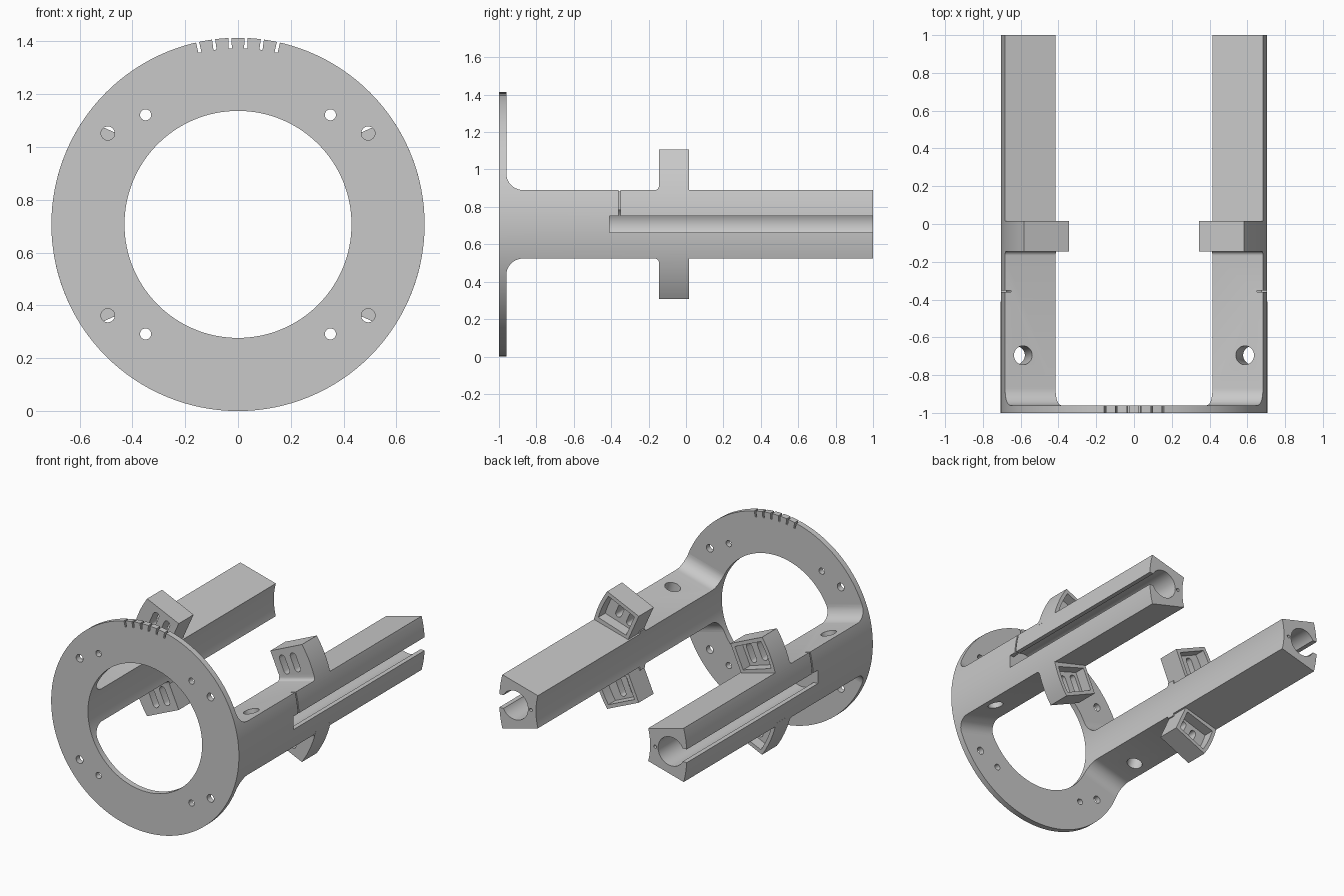
import bpy
import bmesh
from math import sin, cos, pi, radians, asin

cube = bpy.data.objects.get("Cube")
if cube:
    bpy.data.objects.remove(cube, do_unlink=True)

R_OUT, R_IN = 0.707, 0.43        # outer and bore radius
SPREAD = radians(15)             # half angle of an arm's wall sector
CENTRE = R_OUT                   # height of the main axis

grey = bpy.data.materials.new("machined_grey")
grey.use_nodes = True
colour = (0.58, 0.58, 0.58, 1)
grey.diffuse_color = colour
grey.node_tree.nodes["Principled BSDF"].inputs["Base Color"].default_value = colour


def arc(cx, cy, r, a0, a1, n):
    return [(cx + r * cos(a0 + (a1 - a0) * i / n), cy + r * sin(a0 + (a1 - a0) * i / n))
            for i in range(n + 1)]


def circle(cx, cy, r, n=24):
    return arc(cx, cy, r, 0, 2 * pi, n)[:-1]


def prism(name, outline, axis, lo, hi):
    """Extrude a 2D outline along an axis."""
    place = {"x": lambda u, v, t: (t, u, v),
             "y": lambda u, v, t: (u, t, v),
             "z": lambda u, v, t: (u, v, t)}[axis]
    bm = bmesh.new()
    ends = [[bm.verts.new(place(u, v, t)) for u, v in outline] for t in (lo, hi)]
    n = len(outline)
    bm.faces.new(ends[0])
    bm.faces.new(ends[1])
    for i in range(n):
        j = (i + 1) % n
        bm.faces.new((ends[0][i], ends[0][j], ends[1][j], ends[1][i]))
    bmesh.ops.recalc_face_normals(bm, faces=bm.faces)
    mesh = bpy.data.meshes.new(name)
    bm.to_mesh(mesh)
    bm.free()
    mesh.materials.append(grey)
    obj = bpy.data.objects.new(name, mesh)
    bpy.context.collection.objects.link(obj)
    return obj


def combine(obj, tool, operation="DIFFERENCE"):
    """Apply a boolean and discard the tool."""
    mod = obj.modifiers.new("bool", "BOOLEAN")
    mod.operation, mod.object, mod.solver = operation, tool, "EXACT"
    bpy.context.view_layer.objects.active = obj
    bpy.ops.object.modifier_apply(modifier=mod.name)
    bpy.data.objects.remove(tool, do_unlink=True)


def box(x0, x1, y0, y1, z0, z1):
    return prism("cutter", [(x0, y0), (x1, y0), (x1, y1), (x0, y1)], "z", z0, z1)


def finish(obj):
    obj.location.z = CENTRE
    bpy.ops.object.select_all(action="DESELECT")
    obj.select_set(True)
    bpy.context.view_layer.objects.active = obj
    bpy.ops.object.shade_smooth_by_angle(angle=radians(30))


# Ring plate with bore, screw holes and index notches
ring = prism("ring_plate", circle(0, 0, R_OUT, 128), "y", -1, -0.96)
combine(ring, prism("cutter", circle(0, 0, R_IN, 128), "y", -1.1, -0.9))
for sx in (1, -1):
    for sz in (1, -1):
        for x, z, r in ((0.35, 0.415, 0.021), (0.493, 0.345, 0.026)):
            combine(ring, prism("cutter", circle(sx * x, sz * z, r), "y", -1.1, -0.9))
for i in range(6):
    notch = box(-0.006, 0.006, -1.1, -0.9, 0.667, 0.75)
    notch.rotation_euler.y = radians(-12.5 + 5 * i)
    combine(ring, notch)
finish(ring)

# Arm: wall sector between two radial faces, filleted into the ring and the lugs
FIL, SMALL, LUG0, LUG1 = 0.09, 0.022, -0.145, 0.015
profile = [(-0.96, -0.6), (-0.96, FIL)]
profile += arc(-0.96 + FIL, FIL, FIL, pi, 1.5 * pi, 10)[1:]
profile += arc(LUG0 - SMALL, SMALL, SMALL, -pi / 2, 0, 5)
profile += [(LUG0 + 0.05, SMALL), (LUG0 + 0.05, 0), (1, 0), (1, -0.6)]


def radial_prism(name, outline, axis, lo, hi, sz):
    """Prism standing on the upper (sz 1) or lower (sz -1) radial face."""
    if axis == "x":
        outline = [(y, sz * v) for y, v in outline]
    else:
        lo, hi = sz * lo, sz * hi
    obj = prism(name, outline, axis, lo, hi)
    obj.rotation_euler.y = -sz * SPREAD
    return obj


arm = prism("left_arm", circle(0, 0, R_OUT, 128), "y", -1.2, 1.2)
combine(arm, prism("cutter", circle(0, 0, R_IN, 128), "y", -1.3, 1.3))
for sz in (1, -1):
    combine(arm, radial_prism("cutter", profile, "x", 0.2, 0.95, sz), "INTERSECT")

# Clamp lugs: tilted blocks with a curved outer face, rear pocket and two slots
TILT = radians(24)
CORNER = (0.345, 0.294)


def local(u, w):
    """Point at u along a lug's top face and w below it."""
    return (CORNER[0] + u * cos(TILT) + w * sin(TILT),
            CORNER[1] + u * sin(TILT) - w * cos(TILT))


def lug_outline(inset, depth, low_angle):
    r = R_OUT - inset
    height = CORNER[1] * cos(TILT) - CORNER[0] * sin(TILT) - inset
    top_angle = TILT + asin(height / r)
    return ([local(inset, inset)] + arc(0, 0, r, top_angle, radians(low_angle), 12)
            + [local(inset, depth)])


def slot_outline(u, w0, w1, r):
    points = arc(u, w1, r, 0, pi, 8) + arc(u, w0, r, pi, 2 * pi, 8)
    return [local(*p) for p in points]


for sz in (1, -1):
    def flip(points):
        return [(x, sz * z) for x, z in points]
    lug = prism("lug", flip(lug_outline(0, 0.2, 13)), "y", LUG0, LUG1)
    combine(arm, lug, "UNION")
    pocket = flip(lug_outline(0.025, 0.18, 17.5))
    combine(arm, prism("cutter", pocket, "y", LUG1 - 0.075, LUG1 + 0.1))
    for u in (0.07, 0.16):
        slot = flip(slot_outline(u, 0.062, 0.145, 0.022))
        combine(arm, prism("cutter", slot, "y", LUG0 - 0.1, LUG1))
    # Cross hole square to the radial face
    combine(arm, radial_prism("cutter", circle(0.608, -0.695, 0.05, 32), "z", -0.17, 0.3, sz))

# Bore, outer slot, relief slit and dowel hole
combine(arm, prism("cutter", circle(0.588, 0, 0.098, 48), "y", -0.41, 1.1))
combine(arm, box(0.6, 0.8, -0.41, 1.1, -0.045, 0.045))
combine(arm, box(0.65, 0.8, -0.361, -0.351, 0.03, 0.25))
combine(arm, prism("cutter", circle(0.468, 0, 0.011, 16), "y", 0.85, 1.1))

# Mirrored arm on the other side
other = arm.copy()
other.data = arm.data.copy()
other.name = "right_arm"
bpy.context.collection.objects.link(other)
bm = bmesh.new()
bm.from_mesh(other.data)
for v in bm.verts:
    v.co.x = -v.co.x
bmesh.ops.reverse_faces(bm, faces=bm.faces)
bm.to_mesh(other.data)
bm.free()
for obj in (arm, other):
    finish(obj)
